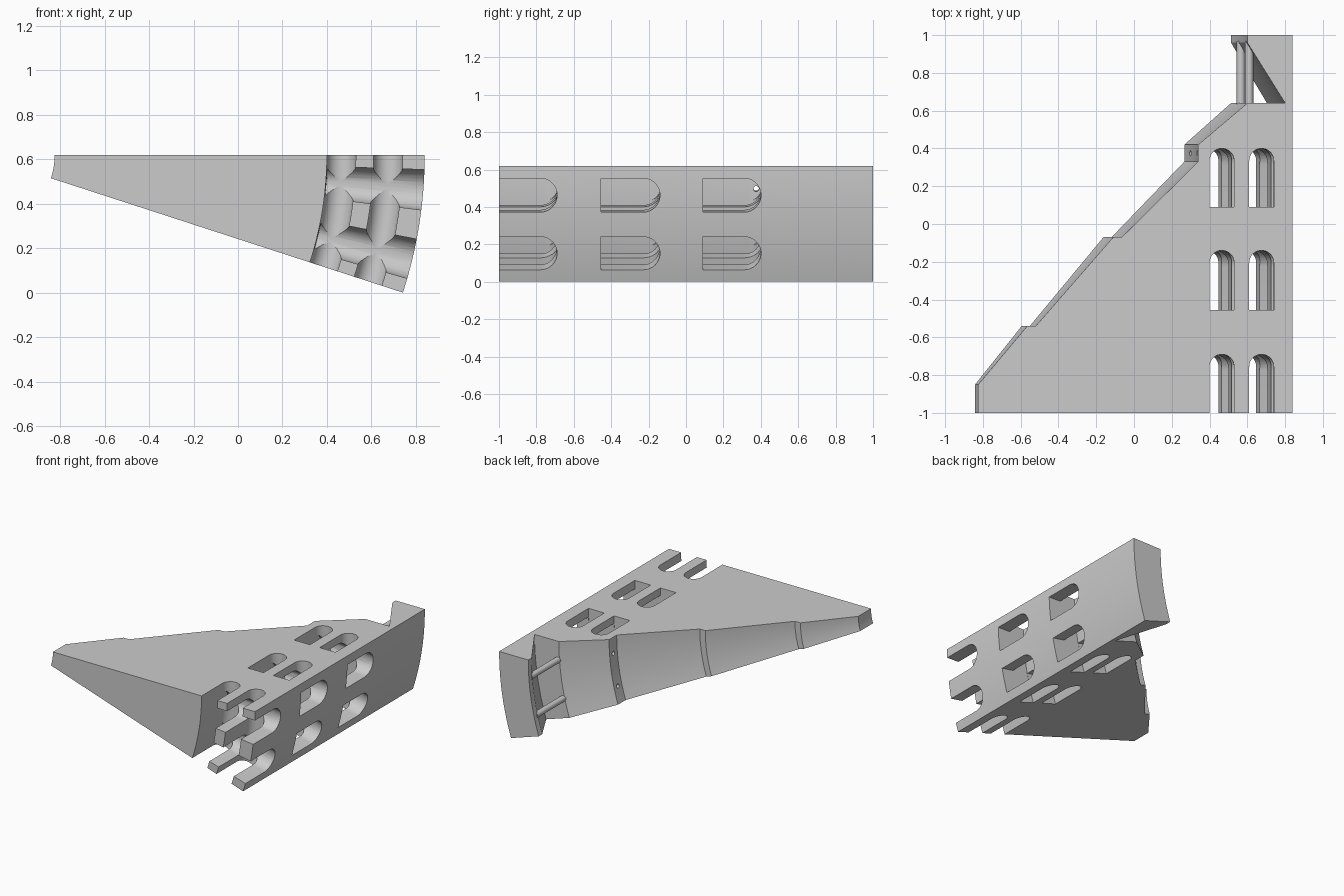
import bpy, bmesh
from math import sin, cos, pi, radians
from mathutils import Vector

if "Cube" in bpy.data.objects:
    bpy.data.objects.remove(bpy.data.objects["Cube"], do_unlink=True)

# The wedge is a sector swept about an axis parallel to y
AXIS_X, AXIS_Z, SWEEP = -1.165, 0.62, 18.0
R_SLOT, R_OUT = 1.565, 2.005

grey = bpy.data.materials.new("plain grey")
grey.use_nodes = True
grey.diffuse_color = (0.6, 0.6, 0.6, 1)
grey.node_tree.nodes["Principled BSDF"].inputs["Base Color"].default_value = (0.6, 0.6, 0.6, 1)


def polar(r, deg, y):
    a = radians(deg)
    return Vector((AXIS_X + r * cos(a), y, AXIS_Z - r * sin(a)))


def loft(name, rings):
    """Closed solid through a list of matching point rings."""
    bm = bmesh.new()
    loops = [[bm.verts.new(p) for p in ring] for ring in rings]
    n = len(loops[0])
    for a, b in zip(loops, loops[1:]):
        for i in range(n):
            j = (i + 1) % n
            bm.faces.new((a[i], a[j], b[j], b[i]))
    bm.faces.new(loops[0][::-1])
    bm.faces.new(loops[-1])
    bmesh.ops.recalc_face_normals(bm, faces=bm.faces[:])
    me = bpy.data.meshes.new(name)
    bm.to_mesh(me)
    bm.free()
    ob = bpy.data.objects.new(name, me)
    bpy.context.collection.objects.link(ob)
    me.materials.append(grey)
    return ob


def sweep(name, profile, start, end, steps):
    return loft(name, [[polar(r, start + (end - start) * k / steps, y) for r, y in profile]
                       for k in range(steps + 1)])


def slot_outline(centre, half, y0, y1, cap, steps=16):
    """Slot with a square end at y0 and a rounded end at y1."""
    arc = [(centre + half * cos(pi * k / steps), y1 - cap + cap * sin(pi * k / steps))
           for k in range(steps + 1)]
    return [(centre + half, y0)] + arc + [(centre - half, y0)]


def rod(name, start, end, radius):
    axis = end - start
    q = axis.to_track_quat('Z', 'Y')
    ring = [q @ Vector((radius * cos(2 * pi * k / 20), radius * sin(2 * pi * k / 20), 0))
            for k in range(20)]
    return loft(name, [[start + p for p in ring], [end + p for p in ring]])


def smooth(ob):
    bpy.ops.object.select_all(action='DESELECT')
    ob.select_set(True)
    bpy.context.view_layer.objects.active = ob
    bpy.ops.object.shade_smooth_by_angle(angle=radians(25))


# Main body with stepped slope, band, notch and end flange
profile = [(0.34, -1), (0.34, -0.85), (0.60, -0.54), (0.645, -0.54), (1.055, -0.07),
           (1.10, -0.07), (1.505, 0.33), (1.505, 0.42), (1.765, 0.64), (1.965, 0.64),
           (1.765, 0.96), (1.765, 1), (R_OUT, 1), (R_OUT, -1)]
body = sweep("wedge_body", profile, 0, SWEEP, 24)

# Cutters: three rows of crossing slots
cutters = []
for y0, y1 in ((-1.1, -0.69), (-0.455, -0.14), (0.09, 0.40)):
    for r in (1.63, 1.84):
        cutters.append(sweep("arc_slot_cutter", slot_outline(r, 0.065, y0, y1, 0.065),
                             -2, SWEEP + 2, 28))
    for angle in (4.5, 13.5):
        outline = slot_outline(angle, 2.6, y0 + 0.001, y1 + 0.001, 0.09)
        cutters.append(loft("radial_slot_cutter", [[polar(r, a, y) for a, y in outline]
                                                   for r in (R_SLOT + 0.003, R_OUT + 0.1)]))

# Small drain holes through the band
for angle in (4.5, 13.5):
    cutters.append(rod("hole_cutter", polar(1.45, angle, 0.375), polar(1.62, angle, 0.375), 0.015))

for cutter in cutters:
    cutter.hide_render = True
    mod = body.modifiers.new("cut", 'BOOLEAN')
    mod.operation = 'DIFFERENCE'
    mod.solver = 'EXACT'
    mod.object = cutter
bpy.context.view_layer.objects.active = body
for mod in list(body.modifiers):
    bpy.ops.object.modifier_apply(modifier=mod.name)
for cutter in cutters:
    bpy.data.objects.remove(cutter, do_unlink=True)
smooth(body)

# Tie rods joining the body to the flange
for name, angle in (("upper_tie_rod", 4.5), ("lower_tie_rod", 13.5)):
    smooth(rod(name, polar(1.78, angle, 0.62), polar(1.78, angle, 0.97), 0.022))
